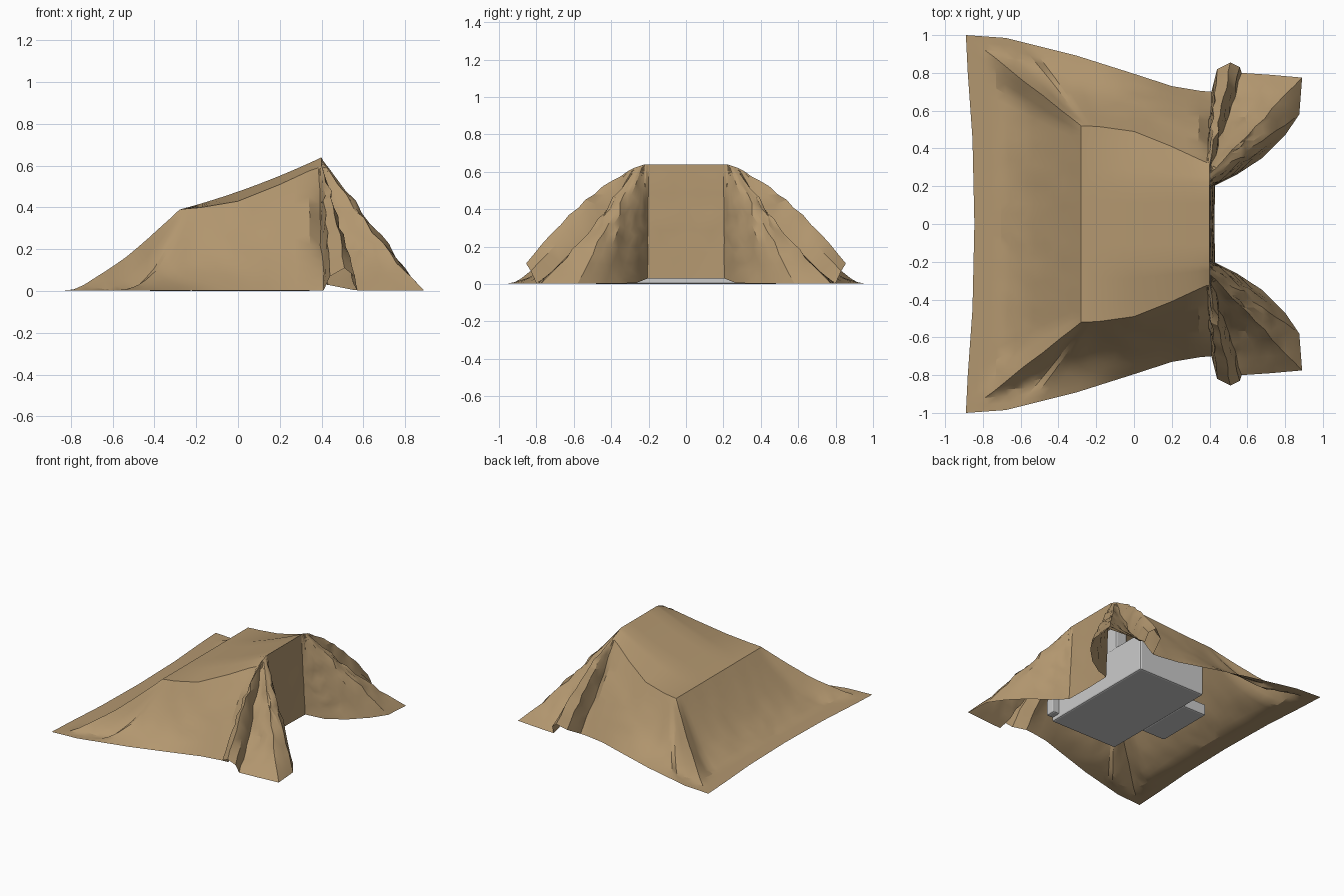
import bpy, bmesh, math
from mathutils import Vector, noise

if "Cube" in bpy.data.objects:
    bpy.data.objects.remove(bpy.data.objects["Cube"])

# Stations round half the sheet: (top xyz), (hem xyz), sag
FRONT_AND_SIDE = [
    ((-.28, 0, .39), (-.845, 0, .003), -.085),
    ((-.28, .30, .39), (-.855, .45, .003), -.09),
    ((-.28, .47, .39), (-.88, .80, .003), -.105),
    ((-.28, .52, .39), (-.89, 1.0, .003), -.045),
    ((-.26, .52, .393), (-.68, .985, .003), -.105),
    ((-.18, .515, .40), (-.30, .89, .003), -.085),
    ((.0, .49, .43), (.0, .795, .003), -.03),
    ((.20, .41, .51), (.20, .73, .003), .01),
    ((.34, .345, .575), (.35, .705, .003), .03),
    ((.385, .325, .59), (.41, .70, .003), -.03),
]
REAR_FOLDS = [
    ((.40, .32, .597), (.44, .82, .07), .05),
    ((.40, .31, .603), (.51, .855, .11), .055),
    ((.40, .30, .61), (.56, .83, .07), .01),
    ((.40, .28, .62), (.57, .80, .003), -.08),
    ((.40, .27, .623), (.72, .79, .003), -.06),
    ((.40, .26, .627), (.89, .775, .003), -.03),
    ((.40, .24, .634), (.875, .58, .003), .0),
    ((.40, .23, .637), (.80, .47, .003), .0),
    ((.40, .22, .64), (.68, .35, .003), -.07),
    ((.40, .21, .64), (.55, .265, .006), -.06),
    ((.40, .20, .64), (.43, .205, .03), .0),
    ((.40, .0, .64), (.425, .0, .03), .0),
]
STATIONS = FRONT_AND_SIDE + REAR_FOLDS
STEPS = 12


def grid(bm, rows):
    vr = [[bm.verts.new(p) for p in r] for r in rows]
    for a, b in zip(vr, vr[1:]):
        for i in range(len(a) - 1):
            bm.faces.new((a[i], a[i + 1], b[i + 1], b[i]))


def hang(top, hem, sag):
    pts = []
    for i in range(STEPS + 1):
        t = i / STEPS
        p = Vector(top).lerp(Vector(hem), t)
        if hem[0] < -.6:            # front corners lie flat on the ground
            p.z = top[2] * max(0, 1 - t / .9)
        p.z += sag * math.sin(math.pi * t)
        # crumpling is strongest in the gathered folds
        rear = p.x > .36 and p.y > .22
        amp = (.024 if rear else .007) * math.sin(math.pi * t)
        if p.y > .01:
            n = noise.noise_vector(p * (14 if rear else 9))
            p += Vector((n.x, n.y * .7, n.z)) * amp
        p.z = max(p.z, .003)
        pts.append(p)
    return pts


def spine_height(x):
    t = (x + .28) / .68
    return .39 + .25 * t - .07 * t * (1 - t)


bm = bmesh.new()

# Hanging skirt of the sheet
rows = []
for a, b in zip(STATIONS, STATIONS[1:]):
    n = max(1, round((Vector(a[1]) - Vector(b[1])).length / .065))
    for k in range(n):
        t = k / n
        rows.append(hang(Vector(a[0]).lerp(Vector(b[0]), t),
                         Vector(a[1]).lerp(Vector(b[1]), t),
                         a[2] + (b[2] - a[2]) * t))
rows.append(hang(*STATIONS[-1]))
grid(bm, rows)

# Sloping top, flat in the middle and falling slightly to the side crease
top_edge = [Vector(s[0]) for s in STATIONS[3:11]]
rows = []
for a, b in zip(top_edge, top_edge[1:]):
    n = max(1, round((a - b).length / .06))
    rows += [a.lerp(b, k / n) for k in range(n)]
rows.append(top_edge[-1])
plate = []
for e in rows:
    zc = spine_height(e.x)
    ys = [0, .11, .22] + [.22 + (e.y - .22) * k / 4 for k in range(1, 5)]
    plate.append([(e.x, y, zc + (e.z - zc) * max(0, (y - .22) / (e.y - .22)))
                  for y in ys])
grid(bm, plate)

bmesh.ops.remove_doubles(bm, verts=bm.verts, dist=.0015)
bmesh.ops.triangulate(bm, faces=bm.faces)
bmesh.ops.recalc_face_normals(bm, faces=bm.faces)
if sum(f.normal.z * f.calc_area() for f in bm.faces) < 0:
    bmesh.ops.reverse_faces(bm, faces=bm.faces)
me = bpy.data.meshes.new("cloth_cover")
bm.to_mesh(me)
bm.free()
cloth = bpy.data.objects.new("cloth_cover", me)
bpy.context.collection.objects.link(cloth)
mir = cloth.modifiers.new("mirror", 'MIRROR')
mir.use_axis = (False, True, False)
mir.merge_threshold = .001
mat = bpy.data.materials.new("tan_cloth")
mat.diffuse_color = (.45, .31, .16, 1)
mat.use_nodes = True
mat.node_tree.nodes["Principled BSDF"].inputs["Base Color"].default_value = mat.diffuse_color
me.materials.append(mat)
bpy.context.view_layer.objects.active = cloth
cloth.select_set(True)
bpy.ops.object.shade_smooth_by_angle(angle=math.radians(25))


def box(name, lo, hi, bevel=.012):
    lo, hi = Vector(lo), Vector(hi)
    bpy.ops.mesh.primitive_cube_add(size=1, location=(lo + hi) / 2)
    ob = bpy.context.object
    ob.name = name
    ob.scale = hi - lo
    bpy.ops.object.transform_apply(location=False, scale=True)
    m = ob.modifiers.new("bevel", 'BEVEL')
    m.width, m.segments = bevel, 2


# Grey object under the cover
box("covered_body", (-.23, -.49, 0), (.35, .49, .30))
box("covered_back", (.25, -.22, .28), (.35, .22, .48))
box("covered_front_block", (-.43, -.18, 0), (-.22, .28, .09))
box("rear_block", (.34, -.49, .03), (.40, -.41, .16))
